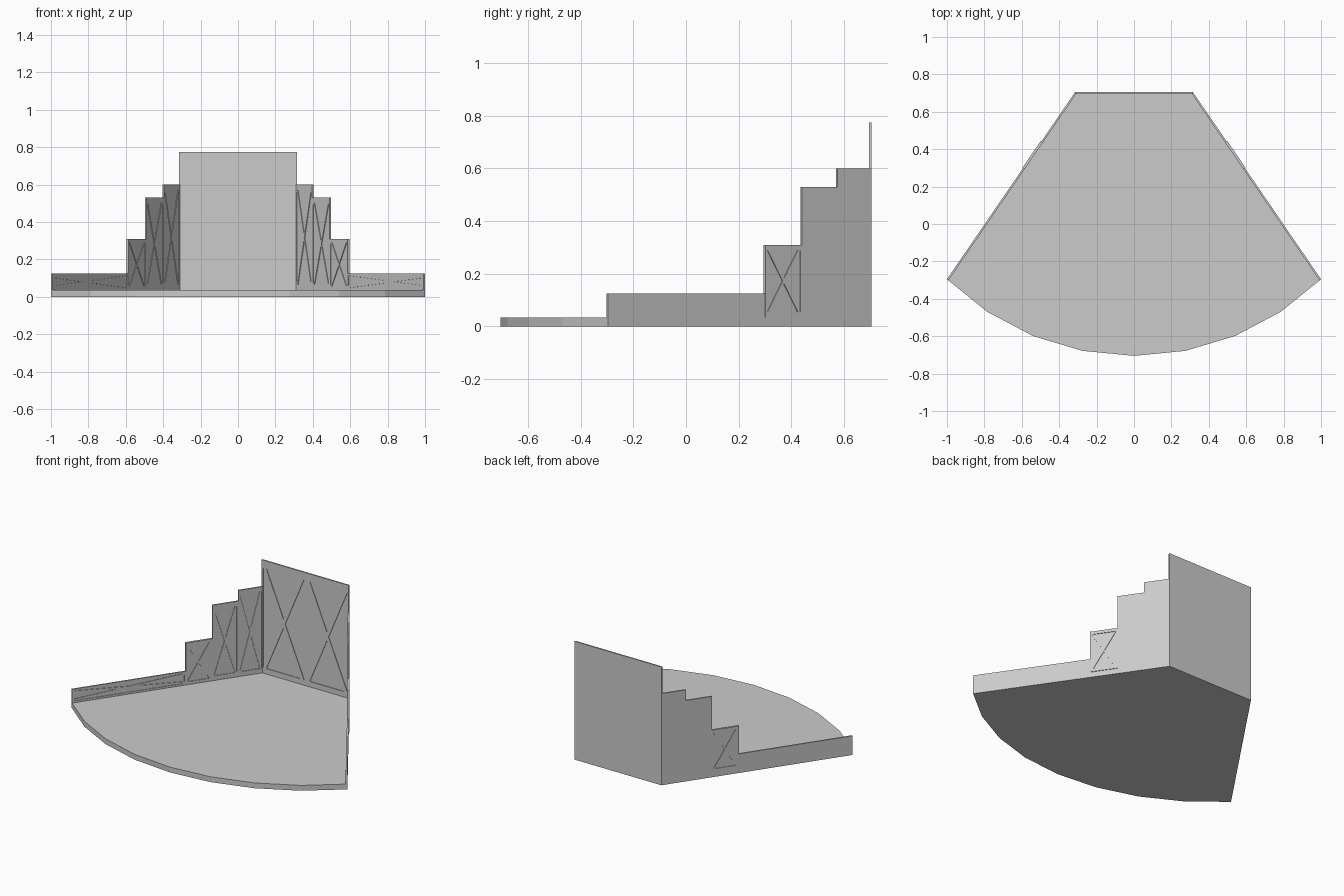
import bpy, bmesh, math
from mathutils import Vector

if "Cube" in bpy.data.objects:
    bpy.data.objects.remove(bpy.data.objects["Cube"])

grey = bpy.data.materials.new("stage grey")
grey.diffuse_color = (0.6, 0.6, 0.6, 1)
grey.use_nodes = True
grey.node_tree.nodes["Principled BSDF"].inputs["Base Color"].default_value = grey.diffuse_color


def finish(name, bm):
    bmesh.ops.recalc_face_normals(bm, faces=bm.faces[:])
    mesh = bpy.data.meshes.new(name)
    bm.to_mesh(mesh)
    bm.free()
    mesh.materials.append(grey)
    obj = bpy.data.objects.new(name, mesh)
    bpy.context.collection.objects.link(obj)
    return obj


def prism(bm, points, offset):
    """Solid made by sweeping a flat outline along an offset."""
    low = [bm.verts.new(p) for p in points]
    high = [bm.verts.new(Vector(p) + offset) for p in points]
    bm.faces.new(low)
    bm.faces.new(high)
    n = len(low)
    for i in range(n):
        j = (i + 1) % n
        bm.faces.new((low[i], low[j], high[j], high[i]))


THICK = 0.006
FLOOR = 0.035


def wall(name, p0, p1, top, bays=1, rail=0.035, stile=0.009, brace=0.016, outside=False):
    """Thin upright flat with a raised cross-braced frame."""
    p0, p1 = Vector((*p0, 0)), Vector((*p1, 0))
    along = (p1 - p0).normalized()
    length = (p1 - p0).length
    inward = Vector((along.y, -along.x, 0))
    if inward.dot(Vector((0, 0, 0)) - p0) < 0:
        inward = -inward
    bm = bmesh.new()

    def plate(outline, start, depth):
        prism(bm, [p0 + along * u + Vector((0, 0, z)) + inward * start
                   for u, z in outline], inward * depth)

    def box(u0, u1, z0, z1, start, depth):
        plate([(u0, z0), (u1, z0), (u1, z1), (u0, z1)], start, depth)

    box(0, length, 0, top, 0, THICK)
    sides = [(THICK, 1)] + ([(0, -1)] if outside else [])
    lo, hi = FLOOR + min(rail, 0.035), top - rail
    step = length / bays
    for start, sign in sides:
        d = 0.004 * sign
        box(0, length, FLOOR, lo, start, d)
        box(0, length, hi, top, start, d)
        for b in range(bays):
            a, c = b * step, (b + 1) * step
            box(a, a + stile, lo, hi, start, d)
            box(c - stile, c, lo, hi, start, d)
            a, c = a + stile, c - stile
            if hi - lo > c - a:      # tall bay
                w = brace
                first = [(a, lo), (a + w, lo), (c, hi), (c - w, hi)]
                second = [(c - w, lo), (c, lo), (a + w, hi), (a, hi)]
            else:                    # long low bay
                w = brace
                first = [(a, lo), (c, hi - w), (c, hi), (a, lo + w)]
                second = [(a, hi - w), (c, lo), (c, lo + w), (a, hi)]
            plate(first, start, d)
            plate(second, start, d * 0.9)
    return finish(name, bm)


# Stage floor: straight back, splayed sides, bowed front edge
R, CY = 1.425, 0.72
half = math.asin(1 / R)
outline = [(-0.315, 0.705, 0), (0.315, 0.705, 0)]
for i in range(9):
    t = half * (1 - i / 4)
    outline.append((R * math.sin(t), CY - R * math.cos(t), 0))
bm = bmesh.new()
prism(bm, outline, Vector((0, 0, FLOOR)))
finish("stage_floor", bm)

# Back wall with two braced bays
wall("back_wall", (-0.315, 0.705), (0.315, 0.705), 0.775, bays=2, rail=0.05, brace=0.024)

# Side walls stepping down toward the front, mirrored left and right
front_y = CY - R * math.cos(half)
steps = [
    ("tall_side_flat", 0.705, 0.575, 0.60, 0.03, False),
    ("middle_side_flat", 0.575, 0.44, 0.53, 0.03, False),
    ("short_side_flat", 0.44, 0.30, 0.31, 0.02, True),
    ("low_side_rail", 0.30, front_y, 0.125, 0.012, False),
]


def edge_x(y):
    return 0.315 + (0.705 - y) / (0.705 - front_y) * 0.685


for side, label in ((-1, "left"), (1, "right")):
    for name, y0, y1, top, rail, both in steps:
        wall(f"{label}_{name}", (side * edge_x(y0), y0), (side * edge_x(y1), y1),
             top, rail=rail, brace=0.012, outside=both)
